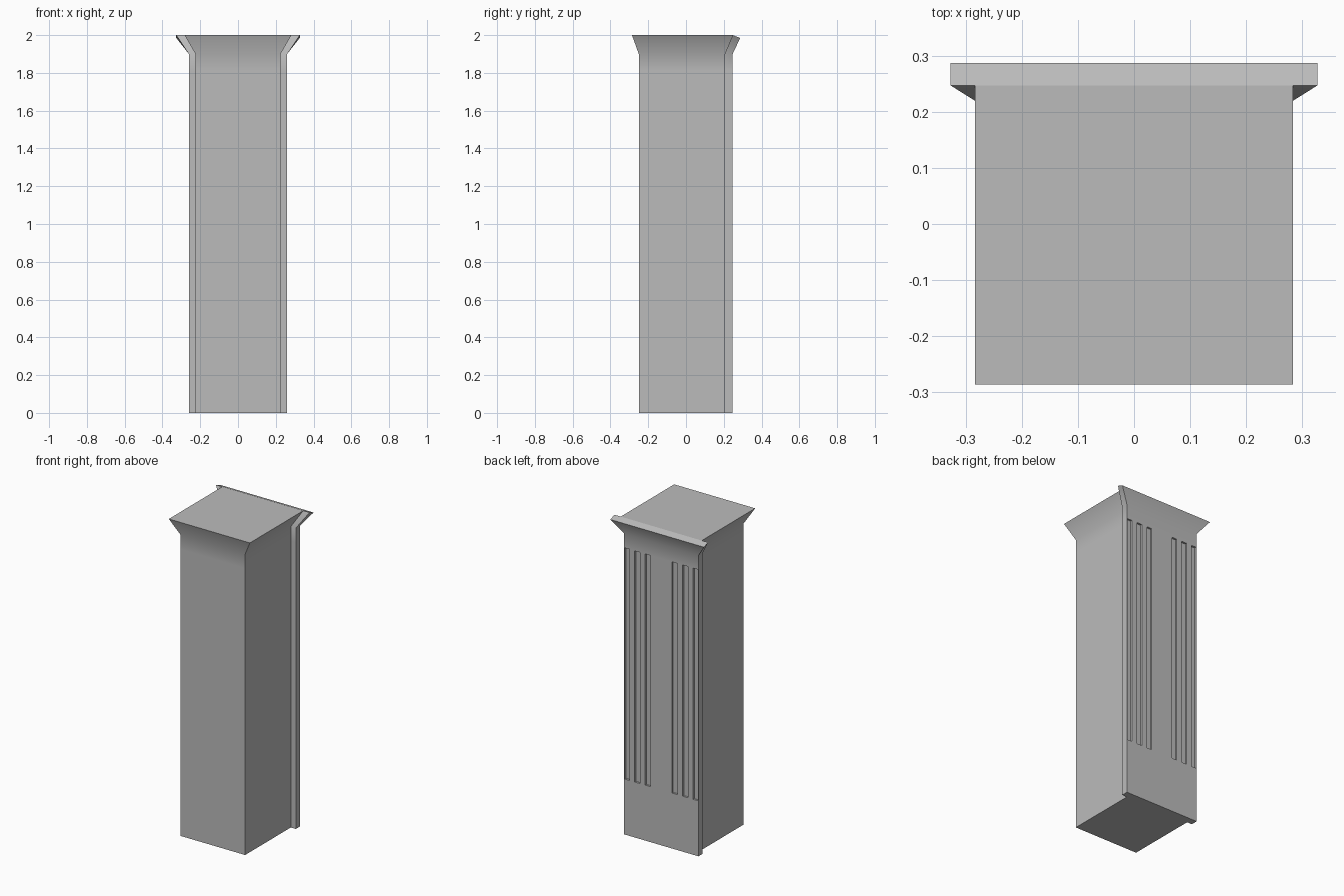
import bpy, bmesh, math
from mathutils import Vector

cube = bpy.data.objects.get("Cube")
if cube:
    bpy.data.objects.remove(cube, do_unlink=True)

stone = bpy.data.materials.new("grey_stone")
stone.use_nodes = True
GREY = (0.5, 0.5, 0.5, 1)
stone.diffuse_color = GREY
stone.node_tree.nodes["Principled BSDF"].inputs["Base Color"].default_value = GREY


def loft(rings):
    """Rings of (half width, front y, back y, front z, back z), bottom to top."""
    bm = bmesh.new()
    loops = [[bm.verts.new(p) for p in ((-w, yf, zf), (w, yf, zf), (w, yb, zb), (-w, yb, zb))]
             for w, yf, yb, zf, zb in rings]
    bm.faces.new(reversed(loops[0]))
    bm.faces.new(loops[-1])
    for low, high in zip(loops, loops[1:]):
        for i in range(4):
            j = (i + 1) % 4
            bm.faces.new((low[i], low[j], high[j], high[i]))
    return bm


def finish(name, bm):
    bmesh.ops.recalc_face_normals(bm, faces=bm.faces)
    mesh = bpy.data.meshes.new(name)
    bm.to_mesh(mesh)
    bm.free()
    mesh.materials.append(stone)
    obj = bpy.data.objects.new(name, mesh)
    bpy.context.collection.objects.link(obj)
    bpy.ops.object.select_all(action='DESELECT')
    obj.select_set(True)
    bpy.context.view_layer.objects.active = obj
    bpy.ops.object.shade_smooth_by_angle(angle=math.radians(35))


SLOT_LOW, SLOT_HIGH, BEND, TOP = 0.35, 1.81, 1.9, 2.0

# Square shaft with a flared head
shaft = [(0.225, -0.25, 0.21, z, z) for z in (0, SLOT_HIGH, BEND)]
finish("pillar_shaft", loft(shaft + [(0.283, -0.286, 0.247, TOP, TOP)]))

# Wider back panel that follows the flare
panel = loft([(0.26, 0.205, 0.247, z, z) for z in (0, SLOT_LOW, SLOT_HIGH, BEND)]
             + [(0.327, 0.247, 0.287, TOP, 1.985)])

# Vertical flutes sunk into the back of the panel, three on each side
flutes = [(0.075, 0.112), (0.149, 0.186), (0.223, 0.256)]
for edge in [s * x for pair in flutes for x in pair for s in (-1, 1)]:
    bmesh.ops.bisect_plane(panel, geom=panel.verts[:] + panel.edges[:] + panel.faces[:],
                           plane_co=Vector((edge, 0, 0)), plane_no=Vector((1, 0, 0)))
bmesh.ops.recalc_face_normals(panel, faces=panel.faces)
sunk = []
for face in panel.faces:
    c = face.calc_center_median()
    if (face.normal.y > 0.9 and SLOT_LOW < c.z < SLOT_HIGH
            and any(a < abs(c.x) < b for a, b in flutes)):
        sunk.append(face)
bmesh.ops.inset_individual(panel, faces=sunk, thickness=0, depth=-0.012)
finish("fluted_back_panel", panel)
